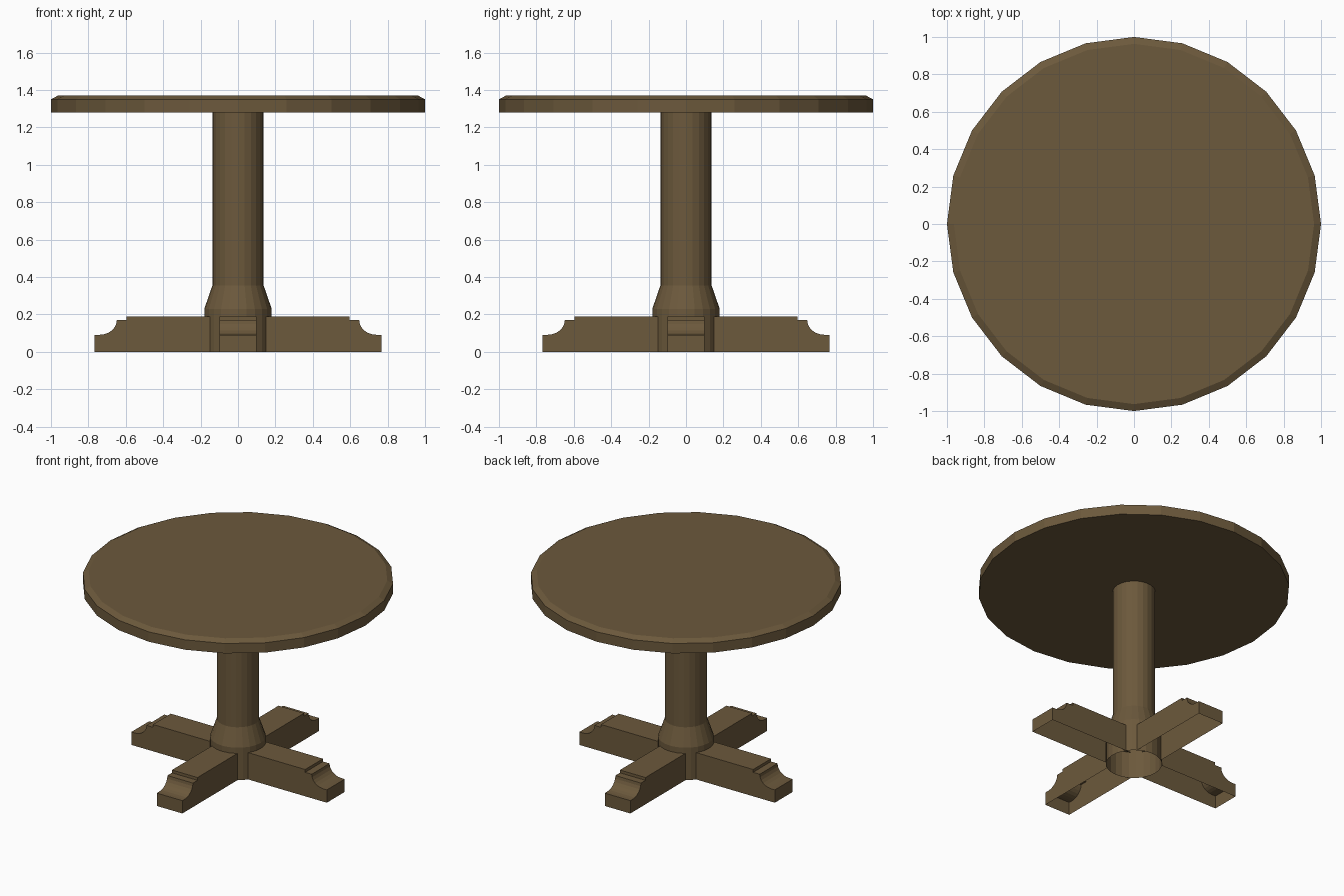
import bpy, bmesh, math
from mathutils import Matrix

if "Cube" in bpy.data.objects:
    bpy.data.objects.remove(bpy.data.objects["Cube"])

wood = bpy.data.materials.new("brown_wood")
wood.diffuse_color = (0.150, 0.100, 0.045, 1)
wood.use_nodes = True
wood.node_tree.nodes["Principled BSDF"].inputs["Base Color"].default_value = wood.diffuse_color


def finish(bm, name):
    me = bpy.data.meshes.new(name)
    bm.to_mesh(me)
    bm.free()
    me.materials.append(wood)
    ob = bpy.data.objects.new(name, me)
    bpy.context.collection.objects.link(ob)
    return ob


def lathe(name, profile, sides=24, caps=False):
    """Revolve (radius, z) points, listed bottom to top, around z."""
    bm = bmesh.new()
    rings = []
    for r, z in profile:
        rings.append([bm.verts.new((r * math.cos(a), r * math.sin(a), z))
                      for a in (2 * math.pi * i / sides for i in range(sides))])
    for lo, hi in zip(rings, rings[1:]):
        for i in range(sides):
            j = (i + 1) % sides
            bm.faces.new((lo[i], lo[j], hi[j], hi[i]))
    if caps:
        bm.faces.new(rings[0][::-1])
        bm.faces.new(rings[-1])
    return finish(bm, name)


# Round top with a chamfered upper edge
lathe("table_top", [(1, 1.28), (1, 1.35), (0.963, 1.37)], caps=True)

# Pedestal column with flared collar, open underneath
lathe("column", [(0.18, 0), (0.18, 0.23), (0.137, 0.355), (0.137, 1.28)])

# Foot outline (distance from centre, z) with a scooped toe
cove = [(0.648 + 0.092 * (1 - math.cos(t)), 0.17 - 0.079 * math.sin(t))
        for t in (math.pi / 2 * i / 6 for i in range(7))]
outline = [(0.15, 0.19), (0.597, 0.19), (0.597, 0.17)] + cove + [(0.767, 0.091), (0.767, 0)]


def foot(name, angle, half=0.1):
    bm = bmesh.new()
    right = [bm.verts.new((x, -half, z)) for x, z in outline]
    left = [bm.verts.new((x, half, z)) for x, z in outline]
    # top and toe surfaces; the underside stays open
    for i in range(len(outline) - 1):
        bm.faces.new((right[i], right[i + 1], left[i + 1], left[i]))
    # side walls
    for side, y in ((right, -half), (left, half)):
        corner = bm.verts.new((0.15, y, 0))
        loop = side + [corner]
        bm.faces.new(loop[::-1] if y < 0 else loop)
    bm.transform(Matrix.Rotation(angle, 4, 'Z'))
    return finish(bm, name)


for k, label in enumerate(("right", "back", "left", "front")):
    foot(label + "_foot", k * math.pi / 2)
